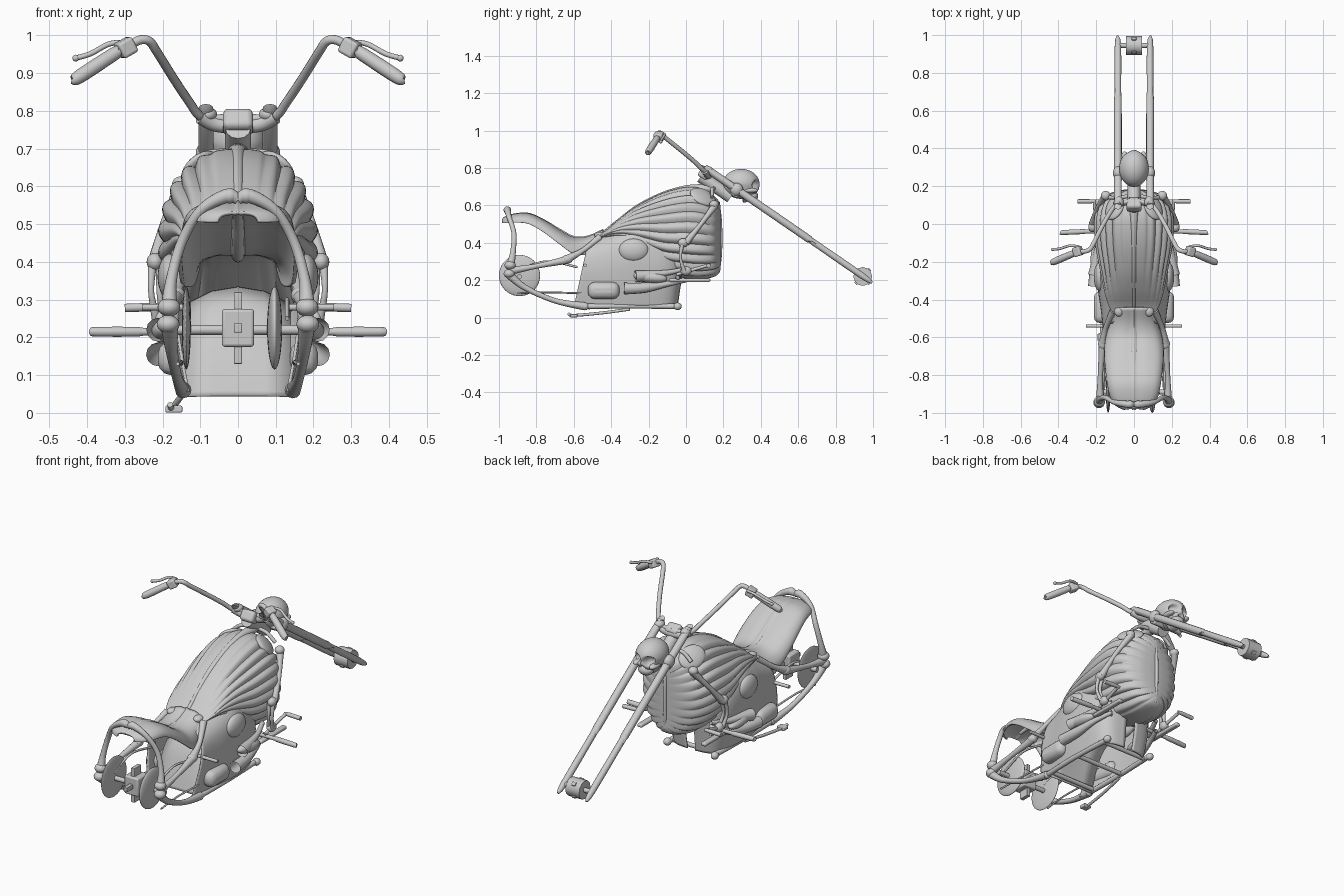
import bpy, bmesh, math
from mathutils import Vector

SIDES = ((1, "right"), (-1, "left"))


def smooth(ob, angle=40):
    bpy.ops.object.select_all(action='DESELECT')
    ob.select_set(True)
    bpy.context.view_layer.objects.active = ob
    bpy.ops.object.shade_smooth_by_angle(angle=math.radians(angle))
    return ob


def mesh_ob(name, verts, faces, angle=40):
    me = bpy.data.meshes.new(name)
    me.from_pydata(verts, [], faces)
    bm = bmesh.new()
    bm.from_mesh(me)
    bmesh.ops.remove_doubles(bm, verts=bm.verts, dist=0.0005)
    bmesh.ops.recalc_face_normals(bm, faces=bm.faces)
    bm.to_mesh(me)
    bm.free()
    ob = bpy.data.objects.new(name, me)
    bpy.context.collection.objects.link(ob)
    return smooth(ob, angle)


def catmull(pts, n):
    out = []
    for i in range(len(pts) - 1):
        p = [pts[max(0, min(len(pts) - 1, i + k))] for k in (-1, 0, 1, 2)]
        for j in range(n):
            t = j / n
            out.append([0.5 * (2 * b + (c - a) * t + (2 * a - 5 * b + 4 * c - d) * t * t
                        + (3 * b - a - 3 * c + d) * t ** 3) for a, b, c, d in zip(*p)])
    return out + [list(pts[-1])]


def loft(name, rings, closed, angle=40, thick=0):
    m = len(rings[0])
    faces = [(i * m + j, i * m + (j + 1) % m, (i + 1) * m + (j + 1) % m, (i + 1) * m + j)
             for i in range(len(rings) - 1) for j in range(m if closed else m - 1)]
    ob = mesh_ob(name, [v for r in rings for v in r], faces, angle)
    if thick:
        s = ob.modifiers.new("thickness", 'SOLIDIFY')
        s.thickness = thick
    return ob


def tube(name, pts, r, sx=1, caps=True, radii=None, n=6):
    """Round tube through points; radii scales the thickness at each point."""
    path = catmull([(*p, q) for p, q in zip(pts, radii or [1] * len(pts))], n)
    cu = bpy.data.curves.new(name, 'CURVE')
    cu.dimensions = '3D'
    cu.bevel_depth, cu.bevel_resolution, cu.use_fill_caps = r, 4, caps
    sp = cu.splines.new('POLY')
    sp.points.add(len(path) - 1)
    for p, (x, y, z, q) in zip(sp.points, path):
        p.co, p.radius = (sx * x, y, z, 1), q
    ob = bpy.data.objects.new(name, cu)
    bpy.context.collection.objects.link(ob)
    bpy.ops.object.select_all(action='DESELECT')
    ob.select_set(True)
    bpy.context.view_layer.objects.active = ob
    bpy.ops.object.convert(target='MESH')
    return smooth(bpy.context.object)


def ball(name, loc, scale, seg=24, rot=(0, 0, 0)):
    bpy.ops.mesh.primitive_uv_sphere_add(segments=seg, ring_count=seg * 2 // 3, location=loc, rotation=rot)
    ob = bpy.context.object
    ob.name, ob.scale = name, scale
    return smooth(ob)


def box(name, loc, size, rot=(0, 0, 0), bevel=0.008):
    bpy.ops.mesh.primitive_cube_add(size=1, location=loc, rotation=rot)
    ob = bpy.context.object
    ob.name, ob.scale = name, size
    bpy.ops.object.transform_apply(location=False, rotation=False, scale=True)
    b = ob.modifiers.new("bevel", 'BEVEL')
    b.width, b.segments = bevel, 3
    return smooth(ob)


# Ribbed tank: y, half width, top, bottom
rings = []
for y, w, t, b in catmull([(-.47, .115, .44, .42), (-.42, .14, .475, .42), (-.35, .16, .535, .40),
                           (-.25, .18, .605, .33), (-.12, .205, .668, .24), (0, .213, .698, .21),
                           (.08, .2, .692, .205), (.14, .165, .66, .215), (.17, .11, .63, .23),
                           (.182, .05, .605, .25), (.185, .0, .59, .26)], 5):
    ring = []
    for k in range(288):
        a = 2 * math.pi * k / 288
        s, c = math.sin(a), math.cos(a)
        amp = 0.07 * min(1, max(0, (y + .47) / .3)) * min(1, max(0, (abs(s) - .2) / .2))
        g = 1 - amp * (1 - abs(math.sin(12 * a)))
        ring.append((g * w * math.copysign(abs(s) ** .8, s), y, (t + b) / 2 + g * (t - b) / 2 * c))
    rings.append(ring)
loft("ribbed_tank", rings, True, 60)
tube("tank_spine", [(0, -.45, .445), (0, -.35, .525), (0, -.25, .595), (0, -.12, .657), (0, 0, .688),
                    (0, .1, .69), (0, .18, .7)], .016, radii=[.6, .7, .9, 1, 1.2, 1.6, 1.8])
tube("sternum", [(0, .17, .62), (0, .183, .5), (0, .183, .35), (0, .17, .24)], .01)


def arch(half, n=4):
    h = catmull(half, n)
    return h + [(-x, z) for x, z in reversed(h[:-1])]


# Open-backed lower body shell: y, shear, half width, top
prof = arch([(.82, 0), (.93, .25), (1, .55), (.9, .8), (.5, .96), (0, 1)])
loft("lower_body", [[(w * x, y + sh * (t - .06) * v, .055 + (t - .055) * v) for x, v in prof]
     for y, sh, w, t in catmull([(-.6, .22, .165, .43), (-.5, .18, .175, .465), (-.38, .1, .19, .5),
                                 (-.25, 0, .195, .52), (-.12, 0, .18, .45), (-.06, .1, .13, .38),
                                 (-.045, .15, .03, .33)], 4)], False, 60, .008)
# Wheel well wall and underside bars
loft("wheel_well", [[(x, y, z - 2 * x * x * (z - .04) * 4) for y, z in catmull([(-.52, .045), (-.49, .15),
     (-.45, .25), (-.39, .315), (-.28, .335)], 5)] for x in (-.14, -.07, 0, .07, .14)], False, 40, .006)
for y in (-.5, -.28, -.08):
    tube("cross_bar", [(-.145, y, .06), (0, y, .06), (.145, y, .06)], .012)

# Seat fender shell: y, half width, top, drop
prof = arch([(1, 0), (.97, .35), (.8, .72), (.45, .93), (.12, .93), (0, 1)])
loft("seat_fender", [[(w * x, y, t - d * (1 - v)) for x, v in prof] for y, w, t, d in catmull(
    [(-.44, .10, .465, .08), (-.52, .115, .43, .09), (-.6, .14, .425, .085), (-.68, .148, .465, .07),
     (-.76, .143, .515, .06), (-.84, .133, .55, .05), (-.91, .118, .548, .04), (-.955, .09, .535, .03),
     (-.975, .05, .525, .02)], 4)], False, 50, -.01)
tube("seat_ridge", [(0, -.46, .448), (0, -.52, .424), (0, -.6, .418), (0, -.68, .458), (0, -.76, .508),
                    (0, -.84, .543), (0, -.93, .54)], .012, radii=[1, 1.2, 1.5, 1.5, 1.3, 1.1, .8])

# Skull headlight: eye sockets and nose pushed in
sk = ball("skull_lamp", (0, .295, .715), (1, 1, 1), 64)
for v in sk.data.vertices:
    p = v.co
    q = Vector((p.x * (.078 - .015 * max(0, -p.z)), p.y * .098, p.z * .08))
    if p.y > .1:
        q.z -= .022 * max(0, -p.z)
    for cx, cz, r, dep in ((.033, -.005, .027, .04), (-.033, -.005, .027, .04), (0, -.045, .014, .025)):
        d = math.hypot(q.x - cx, q.z - cz) / r
        if q.y > 0 and d < 1:
            q.y -= dep * (1 - d ** 4)
    v.co = q
ball("upper_jaw", (0, .35, .65), (.042, .036, .03))

for s, side in SIDES:
    n = lambda t: side + "_" + t
    ball(n("cheekbone"), (s * .05, .34, .68), (.02, .045, .014))
    # Fork leg
    tube(n("fork_leg"), [(.085, .11, .795), (.085, .14, .775), (.085, .66, .418), (.085, .67, .411),
                         (.085, .94, .225), (.087, .995, .187)], .02, s, radii=[.9, 1, 1, .85, .85, .3], n=3)
    ball(n("clamp_knob"), (s * .08, .115, .79), (.025, .03, .02))
    ball(n("lower_clamp_knob"), (s * .085, .27, .685), (.027, .035, .035))
    # Handlebar, grip, lever
    tube(n("handlebar"), [(0, .12, .78), (.08, .11, .78), (.105, .09, .79), (.13, .055, .825), (.17, -.015, .885),
                          (.215, -.105, .957), (.235, -.135, .985), (.26, -.145, .988), (.29, -.15, .972),
                          (.34, -.165, .945)], .012, s)
    tube(n("grip"), [(.315, -.155, .958), (.33, -.16, .95), (.425, -.2, .888), (.44, -.205, .88)],
         .018, s, radii=[.8, 1, 1, .3])
    box(n("switch_box"), (s * .297, -.145, .968), (.045, .05, .045), (0, s * .5, s * -.3))
    tube(n("lever"), [(.29, -.12, .982), (.34, -.115, .978), (.39, -.13, .952), (.43, -.135, .94)], .007, s)
    ball(n("lever_tip"), (s * .43, -.135, .94), (.009,) * 3, 12)
    # Shoulder plate, arm bones and foot controls
    ball(n("shoulder_plate"), (s * .1, .09, .645), (.06, .075, .022), rot=(-.45, s * .75, 0))
    tube(n("collar_bone"), [(.02, .15, .69), (.08, .14, .685), (.13, .14, .645)], .01, s)
    tube(n("upper_arm"), [(.15, .155, .6), (.195, .08, .5), (.22, 0, .4)], .015, s, radii=[1.3, .8, 1.3])
    for dx in (0, .022):
        tube(n("forearm"), [(.205 + dx, -.02, .39), (.208 + dx, -.03, .32), (.195 + dx, -.01, .25)],
             .01, s, radii=[1.2, .8, 1.2])
    ball(n("shoulder_joint"), (s * .15, .15, .605), (.025, .025, .022))
    ball(n("elbow"), (s * .22, -.015, .4), (.022, .028, .024))
    ball(n("wrist"), (s * .205, 0, .25), (.022, .03, .025))
    box(n("foot_control"), (s * .195, .02, .2), (.03, .22, .02))
    tube(n("foot_lever"), [(.2, -.05, .23), (.205, .05, .26), (.21, .12, .28)], .009, s)
    tube(n("foot_peg"), [(.12, -.04, .215), (.25, -.04, .215), (.265, -.04, .215), (.375, -.045, .215),
                         (.39, -.045, .215)], .013, s, radii=[.8, .8, 1, 1, .8], n=2)
    tube(n("shift_peg"), [(.2, .12, .28), (.235, .12, .28), (.3, .12, .278)], .011, s, radii=[.7, 1, 1])
    tube(n("rear_peg"), [(.13, -.54, .28), (.2, -.54, .28), (.255, -.54, .28)], .009, s)
    # Rear bone frame
    tube(n("rear_bone"), [(0, -.955, .565), (.03, -.955, .575), (.1, -.945, .535), (.15, -.92, .45),
                          (.177, -.925, .35), (.183, -.94, .27)], .017, s, radii=[.8, 1.1, .8, .8, .9, 1.4])
    ball(n("top_knuckle"), (s * .022, -.955, .575), (.022, .02, .02))
    ball(n("rear_joint"), (s * .183, -.94, .28), (.03, .03, .024))
    ball(n("rear_joint_low"), (s * .185, -.945, .235), (.03, .03, .024))
    tube(n("lower_bone"), [(.182, -.945, .23), (.175, -.86, .16), (.16, -.7, .09), (.145, -.54, .06)],
         .018, s, radii=[1.3, .9, .8, 1.2])
    tube(n("upper_bone"), [(.18, -.94, .25), (.178, -.8, .275), (.165, -.63, .31)], .017, s, radii=[1.3, .8, 1.3])
    tube(n("thigh_bone"), [(.165, -.63, .315), (.15, -.55, .36), (.11, -.46, .43)], .017, s, radii=[1.3, .8, 1.1])
    ball(n("thigh_joint"), (s * .165, -.635, .312), (.025, .03, .023))
    ball(n("hip_joint"), (s * .08, -.46, .44), (.025, .03, .018))
    tube(n("bottom_rail"), [(.145, -.54, .06), (.15, -.3, .062), (.14, -.04, .06)], .014, s)
    for y in (-.54, -.045):
        ball(n("rail_joint"), (s * .145, y, .06), (.02, .022, .02))
    tube(n("stay_rod"), [(.13, -.9, .25), (.13, -.75, .3), (.13, -.58, .27)], .006, s)
    tube(n("chain_run"), [(.16, -.9, .13), (.15, -.75, .135), (.15, -.56, .13)], .005, s)
    # Side covers and open pipes
    ball(n("side_dome"), (s * .178, -.28, .36), (.035, .08, .062))
    box(n("engine_cover"), (s * .175, -.44, .145), (.075, .17, .09), bevel=.035)
    ball(n("pod"), (s * .195, -.19, .215), (.035, .09, .03), rot=(-.1, 0, 0))
    for z0, z1, y1 in ((.26, .22, -.27), (.2, .155, -.33)):
        tube(n("pipe"), [(.15, 0, z0), (.185, -.1, z0 - .02), (.203, -.22, z1 + .005), (.212, y1, z1)],
             .03, s, caps=False, radii=[.4, .5, .9, 1.05])

# Clamps and neck
tilt = -math.atan2(.55, .81)
tube("upper_clamp", [(-.1, .1, .785), (-.06, .115, .765), (0, .12, .76), (.06, .115, .765), (.1, .1, .785)], .02)
box("bar_riser", (0, .1, .77), (.08, .06, .06), (tilt, 0, 0), .015)
box("lower_clamp", (0, .265, .67), (.19, .05, .05), (tilt, 0, 0), .012)
tube("neck", [(0, .08, .755), (0, .16, .7), (0, .24, .645)], .034)

# Rear axle, hub and brake discs
tube("rear_axle", [(-.18, -.89, .22), (0, -.89, .22), (.18, -.89, .22)], .013)
box("rear_hub", (0, -.89, .225), (.085, .09, .1))
box("rear_hub_upright", (0, -.89, .225), (.022, .06, .19), bevel=.003)
box("rear_hub_spoke", (0, -.89, .225), (.022, .19, .025), bevel=.003)
ball("right_brake_disc", (.097, -.89, .225), (.02, .11, .11), 32)
ball("left_brake_disc", (-.137, -.89, .225), (.012, .11, .11), 32)

# Front hub
tube("front_hub", [(-.042, .945, .22), (0, .945, .22), (.042, .945, .22)], .05)
tube("front_axle", [(-.09, .945, .22), (0, .945, .22), (.09, .945, .22)], .013)
for k in range(4):
    a = math.pi / 4 + k * math.pi / 2
    box("hub_lug", (0, .945 + .045 * math.cos(a), .22 + .045 * math.sin(a)), (.025, .02, .02), (a, 0, 0), .003)

# Kickstand
tube("kickstand", [(-.15, -.3, .045), (-.165, -.45, .025), (-.175, -.6, .012), (-.18, -.63, .022)], .008)
box("kickstand_foot", (-.17, -.6, .01), (.045, .04, .018), bevel=.004)
